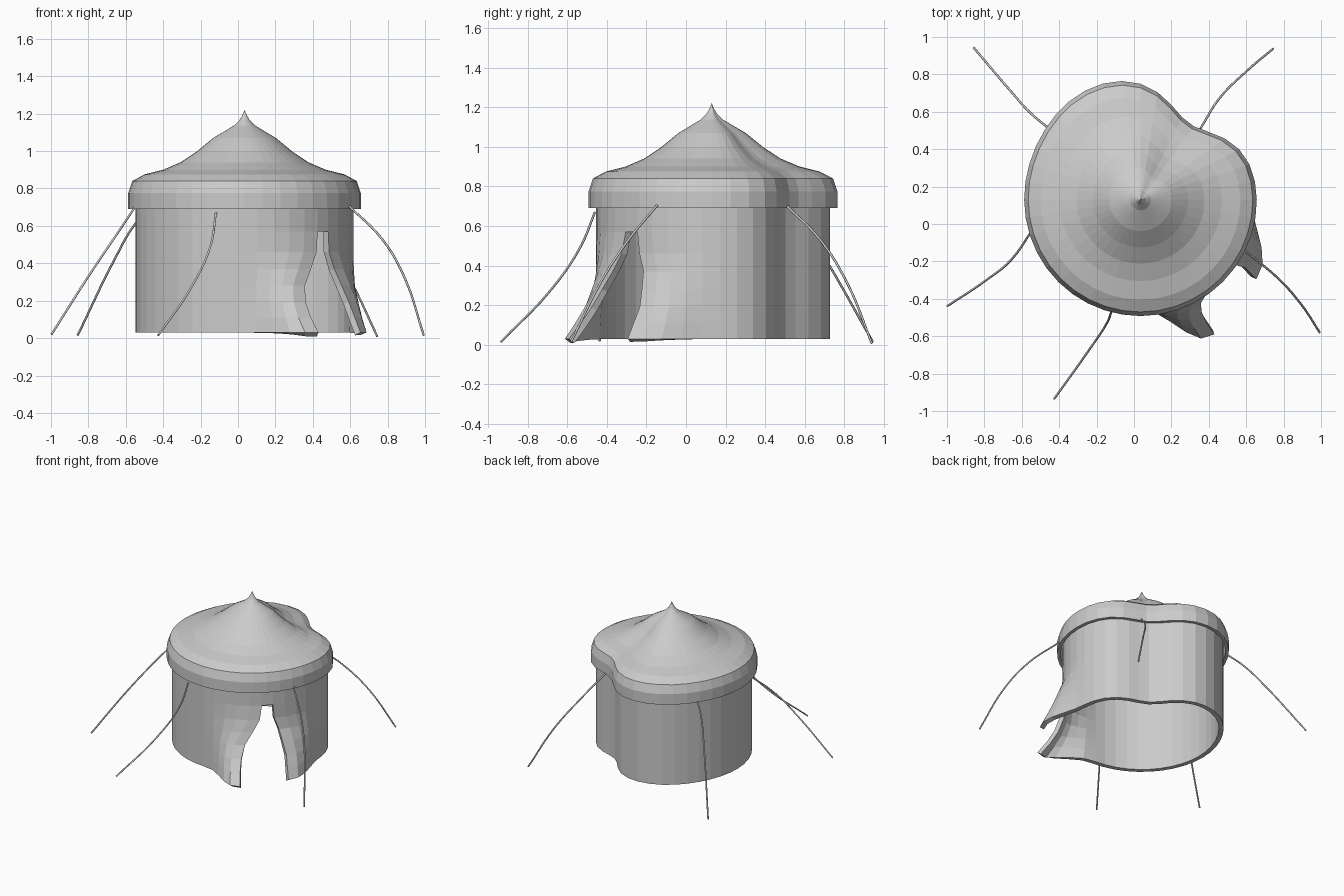
import bpy, bmesh
from math import cos, sin, exp, radians

if "Cube" in bpy.data.objects:
    bpy.data.objects.remove(bpy.data.objects["Cube"])

CX, CY = 0.035, 0.13   # tent axis
SEG = 40


def outline(deg):
    """Roof radius by angle: round, with one dent and a soft bulge beside it."""
    d = deg % 360
    return 0.622 - 0.14 * exp(-((d - 57) / 17) ** 2 / 2) + 0.033 * exp(-((d - 113) / 22) ** 2 / 2)


def lerp_table(table, z):
    """Interpolate rows of (z, x, y)."""
    for a, b in zip(table, table[1:]):
        if z <= b[0]:
            t = (z - a[0]) / (b[0] - a[0])
            return [a[k] + (b[k] - a[k]) * t for k in (1, 2)]
    return table[-1][1:]


def finish(name, bm, thickness):
    me = bpy.data.meshes.new(name)
    bm.to_mesh(me)
    bm.free()
    ob = bpy.data.objects.new(name, me)
    bpy.context.collection.objects.link(ob)
    mod = ob.modifiers.new("thickness", 'SOLIDIFY')
    mod.thickness = thickness
    mod.offset = -1
    return ob


# Roof: pointed profile swept around the dented outline
profile = [(1.0, 0.69), (1.0, 0.775), (0.965, 0.84), (0.86, 0.875), (0.70, 0.90),
           (0.55, 0.94), (0.41, 0.998), (0.27, 1.07), (0.175, 1.105), (0.09, 1.137),
           (0.045, 1.165), (0.02, 1.19)]
bm = bmesh.new()
rings = []
for s, z in profile:
    ring = []
    for i in range(SEG):
        a = 360 * i / SEG
        r = outline(a) * s
        ring.append(bm.verts.new((CX + r * cos(radians(a)), CY + r * sin(radians(a)), z)))
    rings.append(ring)
for lo, hi in zip(rings, rings[1:]):
    for i in range(SEG):
        j = (i + 1) % SEG
        bm.faces.new((lo[i], lo[j], hi[j], hi[i]))
tip = bm.verts.new((CX, CY, 1.22))
for i in range(SEG):
    bm.faces.new((rings[-1][i], rings[-1][(i + 1) % SEG], tip))
finish("roof", bm, 0.025)

# Wall: sheet wrapped around the outline, its two ends flaring into door flaps
A_RIGHT, A_LEFT, LINTEL = -40, 312, 0.57
right_edge = [(0.03, 0.655, -0.295), (0.2, 0.59, -0.23), (0.37, 0.515, -0.215),
              (0.46, 0.487, -0.235), (0.57, 0.483, -0.246)]
left_edge = [(0.03, 0.43, -0.59), (0.15, 0.37, -0.50), (0.26, 0.35, -0.435),
             (0.37, 0.39, -0.37), (0.46, 0.42, -0.325), (0.57, 0.426, -0.305)]


def wall_point(deg):
    r = outline(deg) - 0.038
    return CX + r * cos(radians(deg)), CY + r * sin(radians(deg))


def smooth(t):
    t = max(0, min(1, t))
    return t * t * (3 - 2 * t)


bm = bmesh.new()
levels = [0.03, 0.11, 0.19, 0.28, 0.37, 0.46, LINTEL, 0.69, 0.79]
rows = []
for z in levels:
    row = []
    for i in range(SEG + 1):
        a = A_RIGHT + (A_LEFT - A_RIGHT) * i / SEG
        x, y = wall_point(a)
        if z < LINTEL:
            for end, edge in ((A_RIGHT, right_edge), (A_LEFT, left_edge)):
                w = smooth(1 - abs(a - end) / 42)
                bx, by = wall_point(end)
                ex, ey = lerp_table(edge, z)
                x += (ex - bx) * w
                y += (ey - by) * w
        row.append(bm.verts.new((x, y, z)))
    rows.append(row)
for k, (lo, hi) in enumerate(zip(rows, rows[1:])):
    for i in range(SEG):
        bm.faces.new((lo[i], lo[i + 1], hi[i + 1], hi[i]))
    if levels[k] >= LINTEL:   # closed strip above the doorway
        bm.faces.new((lo[-1], lo[0], hi[0], hi[-1]))
finish("wall", bm, 0.035)

# Guy ropes: thin sagging curves from the eaves to the ground
ropes = {
    "rope_back_left": [(-0.46, 0.515, 0.70), (-0.55, 0.59, 0.61), (-0.65, 0.70, 0.44), (-0.857, 0.943, 0.015)],
    "rope_back_right": [(0.355, 0.51, 0.70), (0.455, 0.67, 0.54), (0.60, 0.815, 0.31), (0.745, 0.938, 0.008)],
    "rope_left": [(-0.545, -0.035, 0.71), (-0.655, -0.19, 0.545), (-0.79, -0.30, 0.345), (-0.997, -0.438, 0.02)],
    "rope_front": [(-0.118, -0.46, 0.67), (-0.145, -0.53, 0.50), (-0.245, -0.68, 0.28), (-0.427, -0.935, 0.015)],
    "rope_right": [(0.595, -0.145, 0.705), (0.77, -0.29, 0.53), (0.89, -0.425, 0.325), (0.993, -0.58, 0.015)],
}
for name, pts in ropes.items():
    cu = bpy.data.curves.new(name, 'CURVE')
    cu.dimensions = '3D'
    cu.bevel_depth = 0.006
    cu.bevel_resolution = 1
    cu.resolution_u = 5
    cu.use_fill_caps = True
    sp = cu.splines.new('BEZIER')
    sp.bezier_points.add(len(pts) - 1)
    for bp, p in zip(sp.bezier_points, pts):
        bp.co = p
        bp.handle_left_type = bp.handle_right_type = 'AUTO'
    bpy.context.collection.objects.link(bpy.data.objects.new(name, cu))
